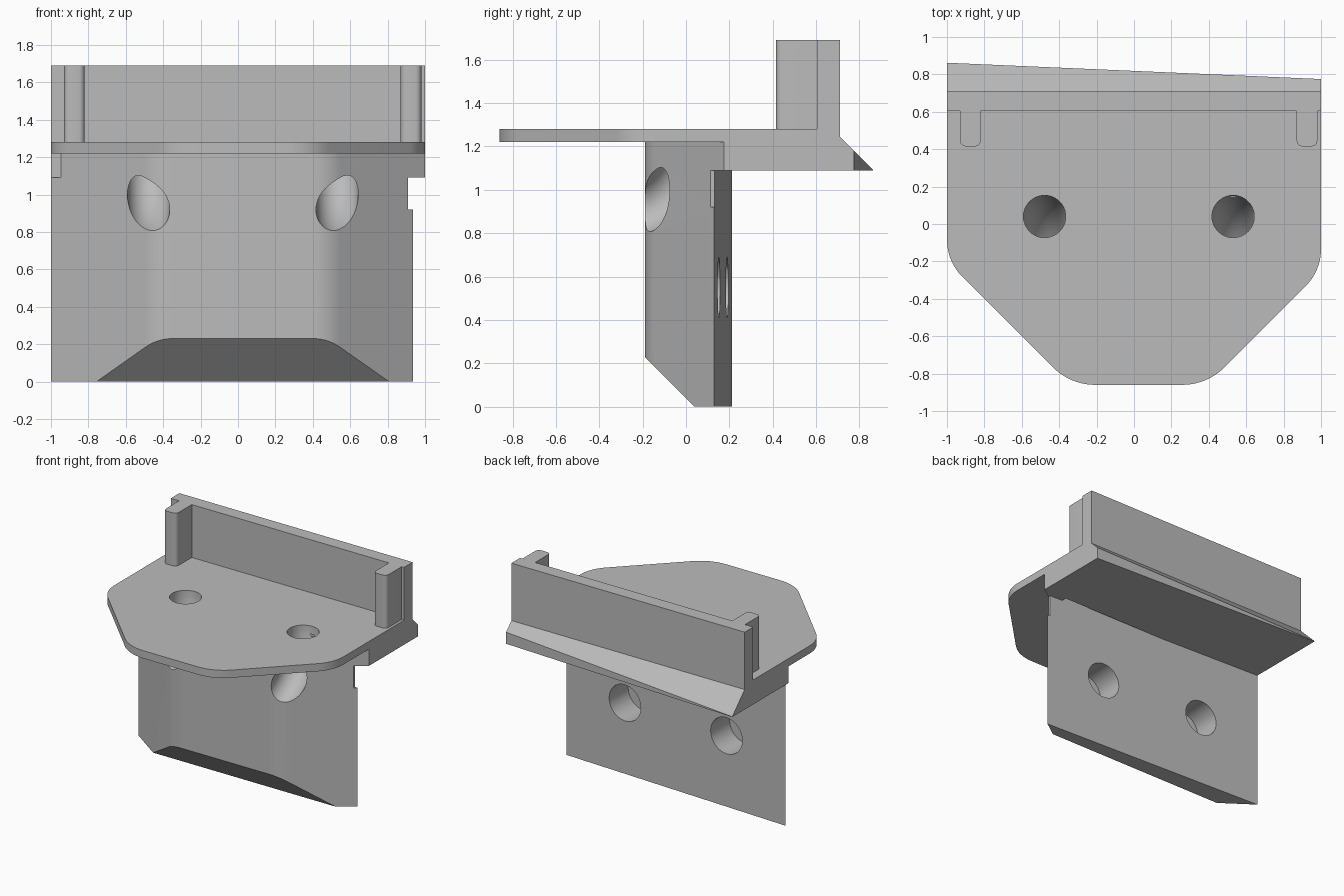
import bpy, bmesh, math
from mathutils import Vector, Matrix

if "Cube" in bpy.data.objects:
    bpy.data.objects.remove(bpy.data.objects["Cube"])

grey = bpy.data.materials.new("light_grey")
grey.use_nodes = True
grey.diffuse_color = (0.5, 0.5, 0.5, 1)
grey.node_tree.nodes["Principled BSDF"].inputs["Base Color"].default_value = (0.5, 0.5, 0.5, 1)


def add_object(name, bm):
    bmesh.ops.recalc_face_normals(bm, faces=bm.faces[:])
    mesh = bpy.data.meshes.new(name)
    bm.to_mesh(mesh)
    bm.free()
    mesh.materials.append(grey)
    obj = bpy.data.objects.new(name, mesh)
    bpy.context.collection.objects.link(obj)
    return obj


def fillet(points, radii, steps=10):
    """Round the corners of a closed 2D outline."""
    out = []
    for i, p in enumerate(points):
        p, r = Vector(p), radii[i]
        a = (Vector(points[i - 1]) - p).normalized()
        b = (Vector(points[(i + 1) % len(points)]) - p).normalized()
        if r == 0:
            out.append(p)
            continue
        half = a.angle(b) / 2
        centre = p + (a + b).normalized() * (r / math.sin(half))
        start = p + a * (r / math.tan(half)) - centre
        end = p + b * (r / math.tan(half)) - centre
        turn = math.pi - 2 * half
        for k in range(steps + 1):
            t = k / steps
            out.append(centre + (start * math.sin((1 - t) * turn)
                                 + end * math.sin(t * turn)) / math.sin(turn))
    return out


def prism(outline, low, high, axis="z"):
    """Extrude an outline up z, or a (y, z) profile along x."""
    bm = bmesh.new()
    place = (lambda p, h: (p[0], p[1], h)) if axis == "z" else (lambda p, h: (h, p[0], p[1]))
    face = bm.faces.new([bm.verts.new(place(p, low)) for p in outline])
    new = bmesh.ops.extrude_face_region(bm, geom=[face])["geom"]
    move = Vector(place((0, 0), high - low))
    bmesh.ops.translate(bm, vec=move, verts=[v for v in new if isinstance(v, bmesh.types.BMVert)])
    return bm


def slice_off(bm, point, normal):
    """Remove everything on the normal's side and cap the cut."""
    cut = bmesh.ops.bisect_plane(bm, geom=bm.verts[:] + bm.edges[:] + bm.faces[:],
                                 plane_co=point, plane_no=normal, clear_outer=True)
    edges = [e for e in cut["geom_cut"] if isinstance(e, bmesh.types.BMEdge)]
    bmesh.ops.holes_fill(bm, edges=edges)


def bent_tube(name, x, radius=0.113, bend=0.4, sides=40):
    """Tube that drops straight down, then curves out to the front."""
    bm = bmesh.new()
    path = [(0.04, 1.45, 0)]
    for k in range(25):
        a = math.radians(80 * k / 24)
        path.append((0.04 - bend + bend * math.cos(a), 1.28 - bend * math.sin(a), a))
    rings = []
    for y, z, a in path:
        ring = []
        for s in range(sides):
            t = 2 * math.pi * s / sides
            out = radius * math.sin(t)
            ring.append(bm.verts.new((x + radius * math.cos(t),
                                      y + out * math.cos(a), z - out * math.sin(a))))
        rings.append(ring)
    for r0, r1 in zip(rings, rings[1:]):
        for s in range(sides):
            n = (s + 1) % sides
            bm.faces.new((r0[s], r0[n], r1[n], r1[s]))
    bm.faces.new(rings[0])
    bm.faces.new(rings[-1])
    return add_object(name, bm)


def cut(obj, cutters):
    bpy.context.view_layer.objects.active = obj
    for c in cutters:
        mod = obj.modifiers.new("cut", "BOOLEAN")
        mod.operation, mod.solver, mod.object = "DIFFERENCE", "EXACT", c
        bpy.ops.object.modifier_apply(modifier=mod.name)


# Top plate with rounded, angled front
plate = add_object("top_plate", prism(fillet(
    [(-1, 0.65), (-1, -0.2), (-0.34, -0.86), (0.39, -0.86), (1, -0.25), (1, 0.65)],
    [0, 0.28, 0.32, 0.32, 0.28, 0]), 1.22, 1.28))

# Rear block with sloped back edge, trimmed at a slight angle
bm = prism([(0.175, 1.09), (0.865, 1.09), (0.71, 1.245), (0.71, 1.28), (0.175, 1.28)], -1, 1, "x")
slice_off(bm, (-1, 0.862, 1.2), (0.087, 2, 0))
rear_block = add_object("rear_block", bm)

# Upright back wall and its two hooks
rear_wall = add_object("rear_wall", prism([(-1, 0.605), (1, 0.605), (1, 0.71), (-1, 0.71)], 1.27, 1.69))
hooks = []
for side, x in (("right", -0.875), ("left", 0.925)):
    hooks.append(add_object(side + "_hook", prism(fillet(
        [(x - 0.055, 0.63), (x - 0.055, 0.415), (x + 0.055, 0.415), (x + 0.055, 0.63)],
        [0, 0.03, 0.03, 0], 5), 1.27, 1.69)))

# Lower body: tapered outline, skewed back, chamfered foot
bm = prism(fillet([(-1, 0.212), (-0.43, -0.19), (0.48, -0.19), (0.935, 0.13)],
                  [0, 0.25, 0.25, 0]), 0, 1.22)
slice_off(bm, (0, -0.19, 0.23), (0, -1, -1))
body = add_object("lower_body", bm)

# Shoulder joining the body to the rear block
shoulder = add_object("shoulder", prism(
    [(0.8, 0.035), (1, 0.175), (1, 0.3), (0.8, 0.3)], 1.09, 1.22))

# Cutters: bent holes, round rear recesses, side notch
tubes = [bent_tube("bent_hole_cutter", x) for x in (-0.478, 0.53)]
recesses = []
for x, y in ((-0.48, 0.19), (0.417, 0.152)):
    bm = bmesh.new()
    bmesh.ops.create_cone(bm, cap_ends=True, segments=40, radius1=0.14, radius2=0.14, depth=0.44,
                          matrix=Matrix.Translation((x, y, 0.55))
                          @ Matrix.Rotation(-0.041, 4, "Z") @ Matrix.Rotation(math.pi / 2, 4, "X"))
    recesses.append(add_object("recess_cutter", bm))
notch = add_object("notch_cutter", prism(
    [(0.91, -0.3), (1.1, -0.3), (1.1, 0.4), (0.91, 0.4)], 0.92, 1.09))

cut(plate, tubes)
cut(body, tubes + recesses + [notch])
for c in tubes + recesses + [notch]:
    bpy.data.objects.remove(c)

# Smooth the rounded areas, keep hard edges
for obj in [plate, body] + hooks:
    bpy.ops.object.select_all(action="DESELECT")
    obj.select_set(True)
    bpy.context.view_layer.objects.active = obj
    bpy.ops.object.shade_smooth_by_angle(angle=math.radians(25))
